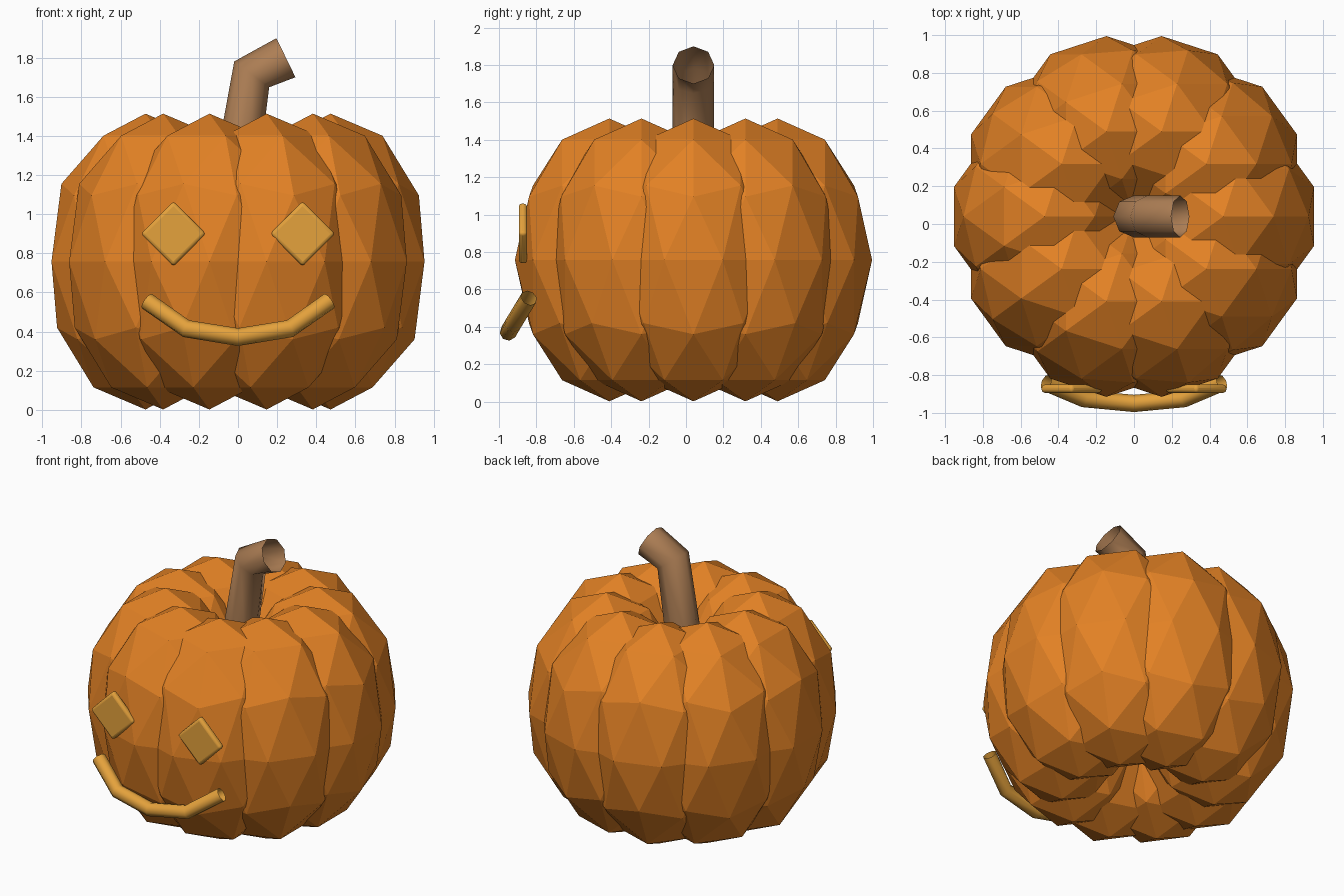
import bpy, math

if "Cube" in bpy.data.objects:
    bpy.data.objects.remove(bpy.data.objects["Cube"])

CY = 0.04  # y of the pumpkin's axis


def material(name, rgb):
    m = bpy.data.materials.new(name)
    m.diffuse_color = (*rgb, 1)
    m.use_nodes = True
    m.node_tree.nodes["Principled BSDF"].inputs["Base Color"].default_value = m.diffuse_color
    return m


orange = material("pumpkin orange", (0.76, 0.22, 0.018))
brown = material("stem brown", (0.42, 0.21, 0.09))
yellow = material("face yellow", (0.78, 0.36, 0.045))


def tube(name, points, radius, mat):
    """Open-ended eight-sided tube along a polyline, converted to a mesh."""
    cu = bpy.data.curves.new(name, 'CURVE')
    cu.dimensions = '3D'
    cu.bevel_depth = radius
    cu.bevel_resolution = 2
    cu.use_fill_caps = False
    sp = cu.splines.new('POLY')
    sp.points.add(len(points) - 1)
    for p, co in zip(sp.points, points):
        p.co = (*co, 1)
    sp.use_smooth = True
    cu.materials.append(mat)
    ob = bpy.data.objects.new(name, cu)
    bpy.context.collection.objects.link(ob)
    bpy.ops.object.select_all(action='DESELECT')
    ob.select_set(True)
    bpy.context.view_layer.objects.active = ob
    bpy.ops.object.convert(target='MESH')


# Ten flat-shaded lobes in a ring, all with the same orientation
for i in range(10):
    a = math.radians(36 * i)
    bpy.ops.mesh.primitive_ico_sphere_add(
        subdivisions=2, radius=1,
        location=(0.473 * math.cos(a), CY + 0.473 * math.sin(a), 0.758))
    lobe = bpy.context.object
    lobe.name = f"lobe_{i + 1}"
    lobe.scale = (0.505, 0.505, 0.756)
    lobe.data.materials.append(orange)

# Bent hollow stem
tube("stem", [(0, CY, 1.27), (0.07, CY, 1.715), (0.245, CY, 1.80)], 0.111, brown)

# Diamond eyes with rounded edges
for side, sx in (("left", -1), ("right", 1)):
    bpy.ops.mesh.primitive_cube_add(size=1, location=(sx * 0.33, -0.872, 0.90),
                                    rotation=(0, math.radians(45), 0))
    eye = bpy.context.object
    eye.name = f"{side}_eye"
    eye.scale = (0.236, 0.044, 0.236)
    bpy.ops.object.transform_apply(location=False, rotation=False, scale=True)
    eye.data.materials.append(yellow)
    bev = eye.modifiers.new("rounded edges", 'BEVEL')
    bev.width = 0.018
    bev.segments = 3
    bpy.ops.object.shade_smooth_by_angle()

# Smile tube, leaning forward at the middle
half = [(0.465, -0.84, 0.555), (0.265, -0.925, 0.415)]
smile = [(-x, y, z) for x, y, z in half] + [(0, -0.95, 0.372)] + half[::-1]
tube("smile", smile, 0.046, yellow)
